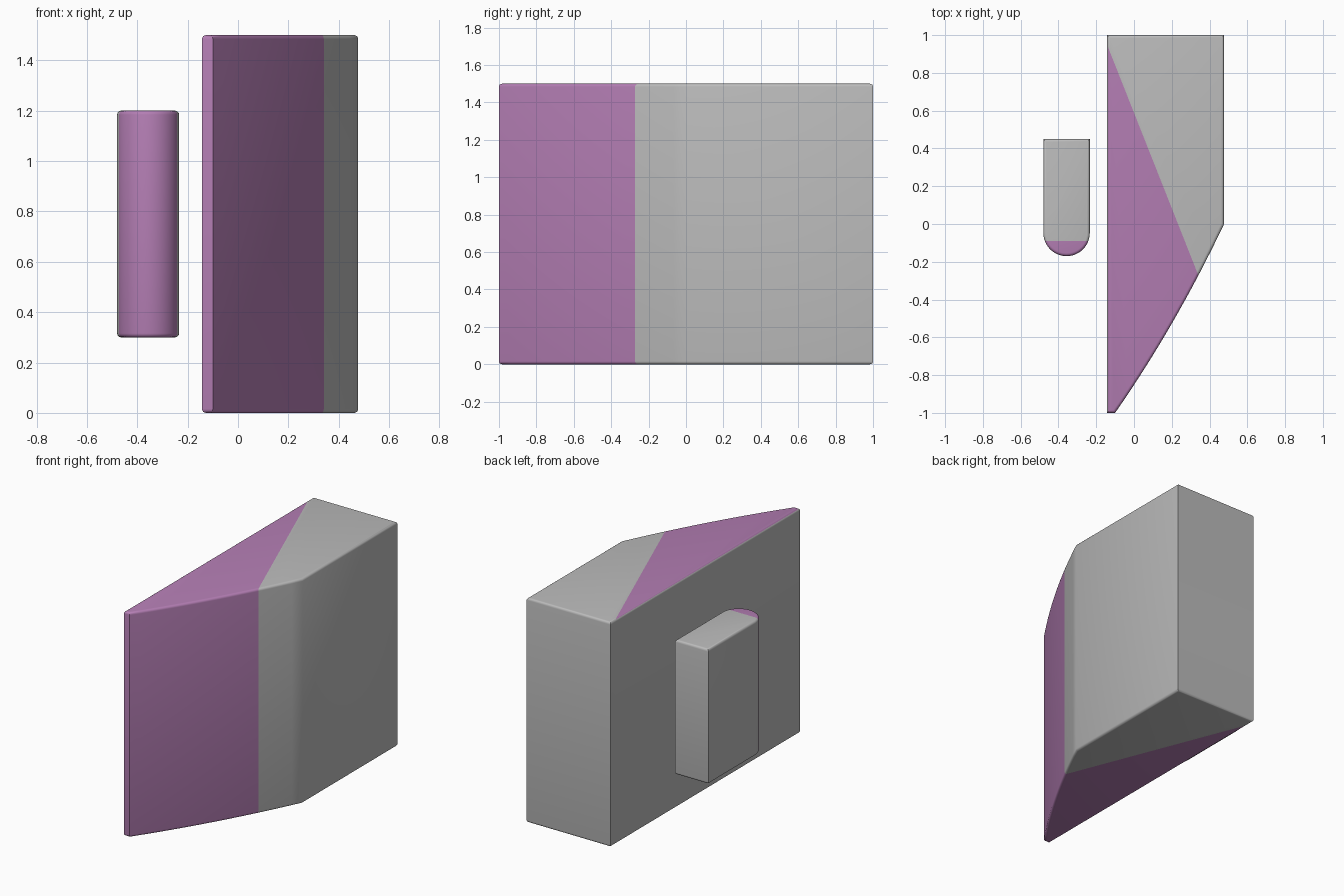
import bpy, bmesh, math
from mathutils import Vector

if "Cube" in bpy.data.objects:
    bpy.data.objects.remove(bpy.data.objects["Cube"])

purple = bpy.data.materials.new("purple")
purple.diffuse_color = (0.46, 0.21, 0.46, 1)
purple.use_nodes = True
purple.node_tree.nodes["Principled BSDF"].inputs["Base Color"].default_value = purple.diffuse_color
grey = bpy.data.materials.new("grey")
grey.diffuse_color = (0.5, 0.5, 0.5, 1)
grey.use_nodes = True
grey.node_tree.nodes["Principled BSDF"].inputs["Base Color"].default_value = grey.diffuse_color


def slab(name, outline, z0, z1, split_a, split_b, grey_left):
    """Extrude an xy outline, round its rims and tint the front of the split line."""
    bm = bmesh.new()
    base = bm.faces.new([bm.verts.new((x, y, z0)) for x, y in outline])
    ext = bmesh.ops.extrude_face_region(bm, geom=[base], use_keep_orig=True)
    top = [g for g in ext["geom"] if isinstance(g, bmesh.types.BMVert)]
    bmesh.ops.translate(bm, verts=top, vec=(0, 0, z1 - z0))
    bmesh.ops.recalc_face_normals(bm, faces=bm.faces)

    # rounded top and bottom rims
    rims = [e for e in bm.edges if abs(e.verts[0].co.z - e.verts[1].co.z) < 1e-5]
    bmesh.ops.bevel(bm, geom=rims, offset=0.016, offset_type='OFFSET',
                    segments=4, profile=0.5, affect='EDGES')

    # coloured front region
    a, b = Vector((*split_a, 0)), Vector((*split_b, 0))
    d = (b - a).normalized()
    n = Vector((d.y, -d.x, 0))
    bmesh.ops.bisect_plane(bm, geom=bm.verts[:] + bm.edges[:] + bm.faces[:],
                           plane_co=a, plane_no=n)
    bm.normal_update()
    for f in bm.faces:
        front = (f.calc_center_median() - a).dot(n) > 0
        f.material_index = int(front and not (grey_left and f.normal.x < -0.6))

    mesh = bpy.data.meshes.new(name)
    bm.to_mesh(mesh)
    bm.free()
    mesh.materials.append(grey)
    mesh.materials.append(purple)
    obj = bpy.data.objects.new(name, mesh)
    bpy.context.collection.objects.link(obj)
    bpy.context.view_layer.objects.active = obj
    bpy.ops.object.select_all(action='DESELECT')
    obj.select_set(True)
    bpy.ops.object.shade_smooth_by_angle(angle=math.radians(30))
    return obj


# main body: straight back block with a curved front tapering to a narrow edge
p0, p1, p2 = Vector((0.477, 0)), Vector((0.22, -0.54)), Vector((-0.1, -1))
N = 16
curve = [p0 * (1 - t) ** 2 + p1 * 2 * t * (1 - t) + p2 * t * t
         for t in (i / N for i in range(N + 1))]
body = [(-0.143, -1), (-0.143, 1), (0.477, 1)] + [tuple(p) for p in curve]
slab("main_body", body, 0, 1.5, (-0.143, 0.95), (0.34, -0.27), True)

# side block: narrow bar with a half-round front
cx, r, cy = -0.357, 0.123, -0.047
arc = [(cx + r * math.cos(a), cy + r * math.sin(a))
       for a in (-math.pi * i / 24 for i in range(25))]
side = [(cx - r, 0.45), (cx + r, 0.45)] + arc
slab("side_block", side, 0.3, 1.2, (-1, -0.09), (1, -0.09), False)
